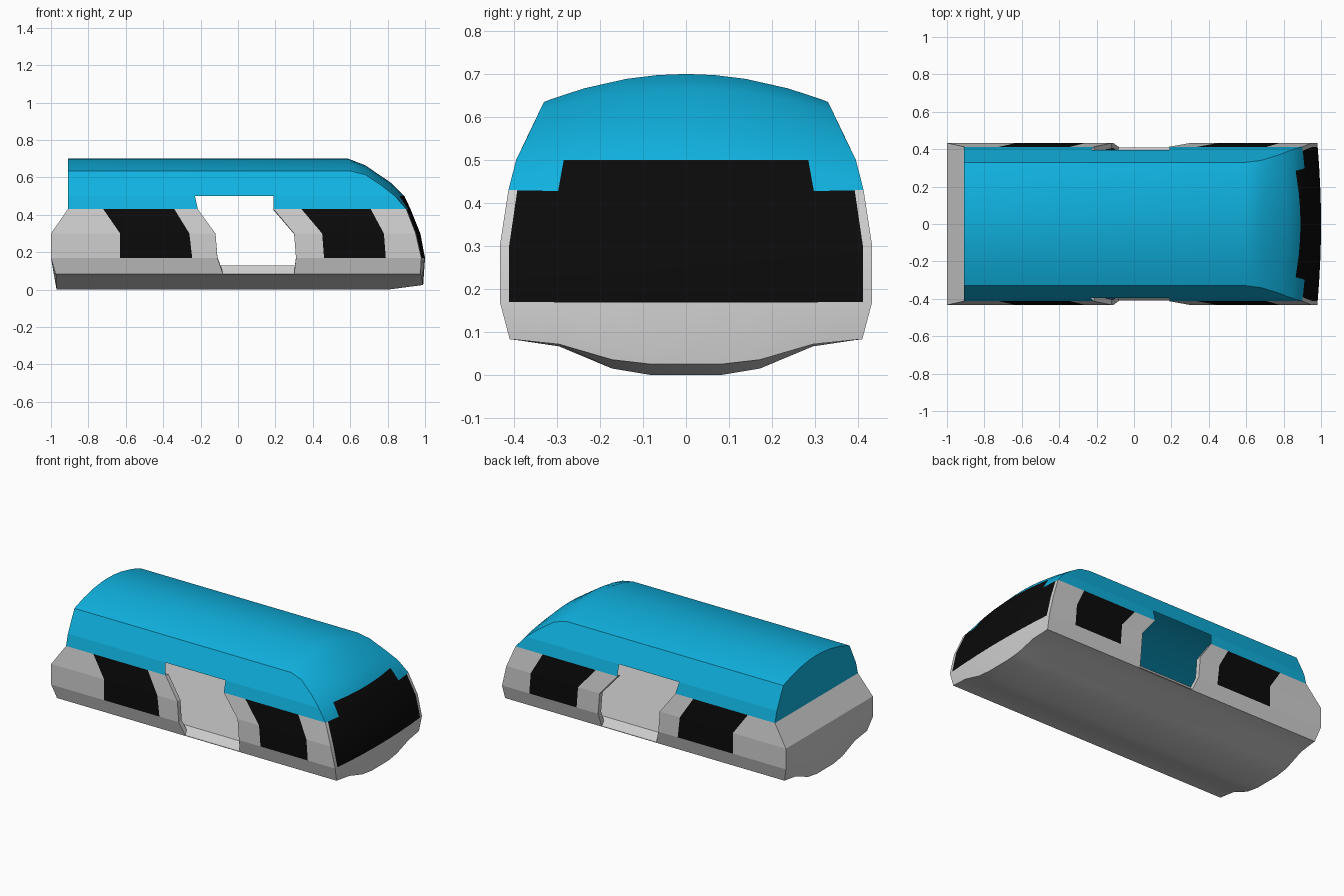
import bpy
import bmesh
import math

cube = bpy.data.objects.get("Cube")
if cube:
    bpy.data.objects.remove(cube, do_unlink=True)


def material(name, rgb):
    mat = bpy.data.materials.new(name)
    mat.use_nodes = True
    mat.diffuse_color = (*rgb, 1)
    mat.node_tree.nodes["Principled BSDF"].inputs["Base Color"].default_value = (*rgb, 1)
    return mat


GREY, BLUE, BLACK, NAVY = range(4)
MATS = [material("light grey", (0.62, 0.62, 0.62)),
        material("sky blue", (0.005, 0.44, 0.74)),
        material("black glass", (0.003, 0.003, 0.003)),
        material("navy lining", (0.008, 0.04, 0.11))]


def make_object(name, bm):
    mesh = bpy.data.meshes.new(name)
    bm.to_mesh(mesh)
    bm.free()
    for mat in MATS:
        mesh.materials.append(mat)
    obj = bpy.data.objects.new(name, mesh)
    bpy.context.collection.objects.link(obj)
    return obj


def smooth(obj, degrees):
    bpy.ops.object.select_all(action="DESELECT")
    obj.select_set(True)
    bpy.context.view_layer.objects.active = obj
    bpy.ops.object.shade_smooth_by_angle(angle=math.radians(degrees))


def mirror_y(obj):
    mod = obj.modifiers.new("mirror", "MIRROR")
    mod.use_axis = (False, True, False)
    mod.use_mirror_merge = False


# Hull: rows running round roof, nose, underside and rear
# (centre x, centre z, edge x, edge y, edge z)
ROWS = [
    (0.59, 0.70, 0.60, 0.33, 0.635),
    (0.68, 0.665, 0.68, 0.34, 0.615),
    (0.82, 0.57, 0.77, 0.368, 0.555),
    (0.89, 0.50, 0.84, 0.395, 0.50),
    (0.925, 0.425, 0.90, 0.413, 0.43),
    (0.975, 0.30, 0.95, 0.433, 0.30),
    (1.0, 0.168, 0.98, 0.433, 0.17),
    (0.99, 0.025, 0.975, 0.41, 0.083),
    (0.80, 0.0, 0.80, 0.41, 0.083),
    (-0.97, 0.0, -0.975, 0.41, 0.083),
    (-1.0, 0.17, -1.0, 0.433, 0.17),
    (-1.0, 0.30, -1.0, 0.433, 0.30),
    (-0.91, 0.43, -0.91, 0.413, 0.43),
    (-0.91, 0.50, -0.91, 0.395, 0.50),
    (-0.91, 0.70, -0.91, 0.33, 0.635),
]
HALF = [0.2, 0.42, 0.72, 0.95, 1.0]
COLS = [-f for f in reversed(HALF)] + [0] + HALF
KEEL = dict(zip([0] + HALF, [0, 0, 0.18, 0.8, 0.97, 1]))


def hull_color(row, f):
    if row == 3 and f < 0.72:
        return BLACK
    if row in (4, 5) and f < 0.95:
        return BLACK
    return BLUE if row < 4 or row > 11 else GREY


bm = bmesh.new()
grid = []
for i, (cx, cz, ex, ey, ez) in enumerate(ROWS):
    line = []
    for f in COLS:
        drop = KEEL[abs(f)] if i in (7, 8, 9) else f * f
        line.append(bm.verts.new((cx + (ex - cx) * f * f, ey * f, cz + (ez - cz) * drop)))
    grid.append(line)
for i, line in enumerate(grid):
    after = grid[(i + 1) % len(grid)]
    for j in range(len(COLS) - 1):
        face = bm.faces.new((line[j], line[j + 1], after[j + 1], after[j]))
        face.material_index = hull_color(i, abs(COLS[j] + COLS[j + 1]) / 2)
bmesh.ops.recalc_face_normals(bm, faces=bm.faces)
smooth(make_object("hull", bm), 22)


# Side walls: levels of (y, z, x breaks), from top to bottom
def wall(name, levels, color_of, nose=()):
    bm = bmesh.new()
    rows = [[bm.verts.new((x, y, z)) for x in xs] for y, z, xs in levels]
    extra = [bm.verts.new(p) for p in nose]
    for b in range(len(rows) - 1):
        top, low = rows[b], rows[b + 1]
        for c in range(len(top) - 1):
            color = color_of(b, c)
            if color is None:
                continue
            corner = extra if b == 0 and c == len(top) - 2 else []
            face = bm.faces.new([low[c], top[c], top[c + 1], *corner, low[c + 1]])
            face.material_index = color
    obj = make_object(name, bm)
    mirror_y(obj)
    return obj


wall("upper_side_walls", [
    (0.33, 0.635, (-0.91, -0.23, 0.19, 0.60)),
    (0.395, 0.50, (-0.91, -0.23, 0.19, 0.84)),
    (0.413, 0.43, (-0.91, -0.215, 0.19, 0.90)),
], lambda b, c: None if (b, c) == (1, 1) else BLUE,
    nose=[(r[2], r[3], r[4]) for r in ROWS[1:3]])


def lower_color(band, col):
    if col == 3:
        return None                     # open doorway
    return BLACK if col in (1, 5) and band < 2 else GREY


lower = wall("lower_side_walls", [
    (0.413, 0.43, (-0.91, -0.72, -0.34, -0.215, 0.19, 0.34, 0.71, 0.90)),
    (0.433, 0.30, (-1.0, -0.63, -0.26, -0.12, 0.30, 0.45, 0.78, 0.95)),
    (0.433, 0.17, (-1.0, -0.63, -0.245, -0.11, 0.31, 0.46, 0.79, 0.98)),
    (0.41, 0.083, (-0.975, -0.63, -0.245, -0.08, 0.30, 0.46, 0.79, 0.975)),
], lower_color)
lining = lower.modifiers.new("lining", "SOLIDIFY")
lining.thickness = 0.03
lining.offset = -1
lining.material_offset = NAVY

# Cabin floor, sloping down to the door sills
bm = bmesh.new()
section = [(-0.409, 0.086), (-0.37, 0.13), (0.37, 0.13), (0.409, 0.086)]
ends = [[bm.verts.new((x, y, z)) for y, z in section] for x in (-0.94, 0.94)]
for j in range(len(section) - 1):
    bm.faces.new((ends[0][j], ends[1][j], ends[1][j + 1], ends[0][j + 1]))
make_object("cabin_floor", bm)
